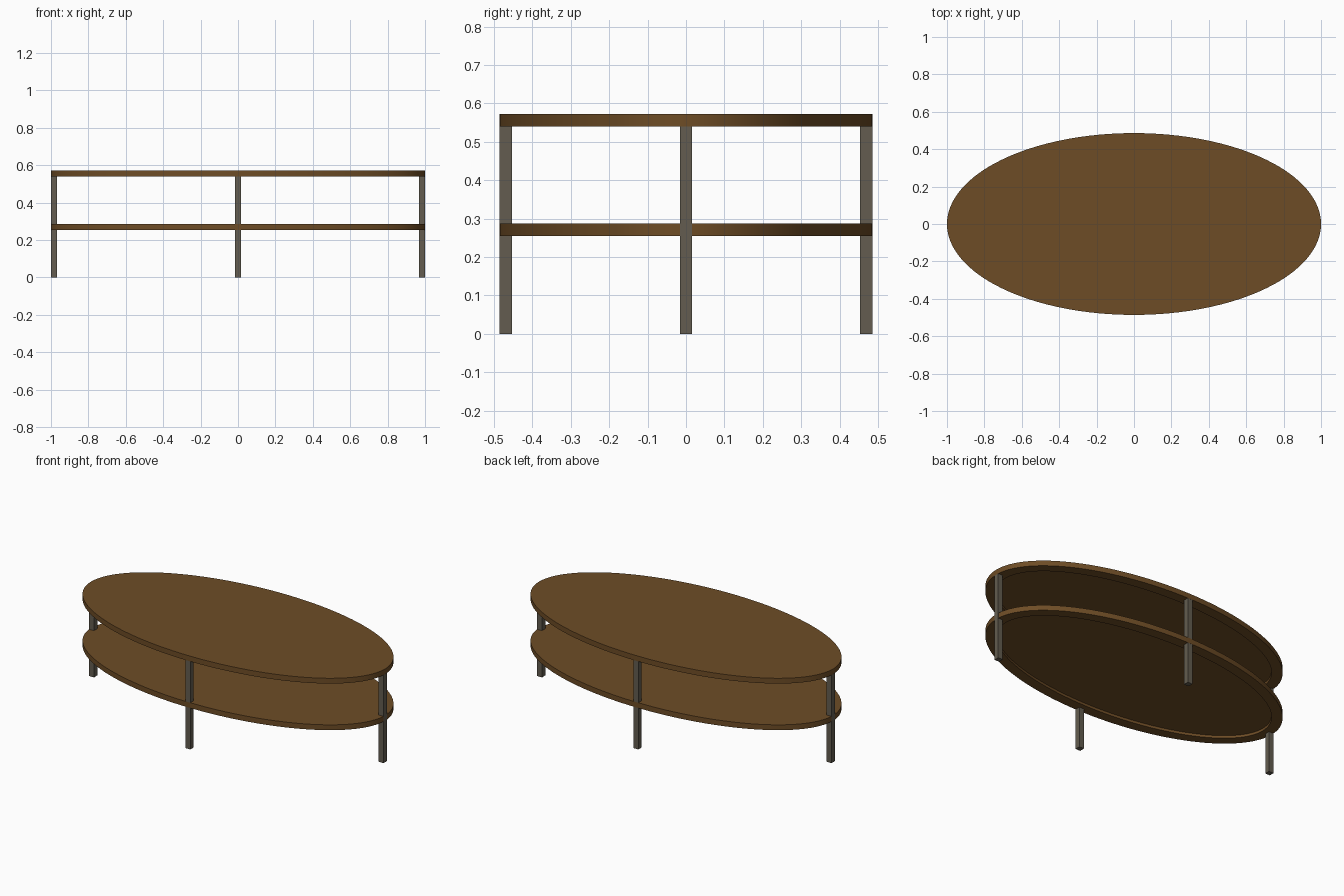
import bpy, bmesh, math

if "Cube" in bpy.data.objects:
    bpy.data.objects.remove(bpy.data.objects["Cube"])

RX, RY = 1.0, 0.486      # oval half sizes
SLAB = 0.0325            # slab thickness and leg width
RIM = 0.065              # width of the rim under each slab
RECESS = 0.016           # depth of the underside recess
SEG = 128


def material(name, color):
    m = bpy.data.materials.new(name)
    m.diffuse_color = (*color, 1.0)
    m.use_nodes = True
    m.node_tree.nodes["Principled BSDF"].inputs["Base Color"].default_value = m.diffuse_color
    return m


wood = material("brown wood", (0.155, 0.073, 0.019))
metal = material("grey metal", (0.125, 0.108, 0.080))


def add_object(name, bm, mat):
    bmesh.ops.recalc_face_normals(bm, faces=bm.faces[:])
    me = bpy.data.meshes.new(name)
    bm.to_mesh(me)
    bm.free()
    me.materials.append(mat)
    ob = bpy.data.objects.new(name, me)
    bpy.context.collection.objects.link(ob)
    return ob


def oval_slab(name, z_top):
    """Oval board with a shallow recess inside a rim on its underside."""
    bm = bmesh.new()
    z_bot = z_top - SLAB
    profile = [(0, z_top), (0, z_bot), (RIM, z_bot), (RIM, z_bot + RECESS)]
    rings = []
    for inset, z in profile:
        rings.append([bm.verts.new(((RX - inset) * math.cos(a), (RY - inset) * math.sin(a), z))
                      for a in (2 * math.pi * i / SEG for i in range(SEG))])
    for r0, r1 in zip(rings, rings[1:]):
        for i in range(SEG):
            j = (i + 1) % SEG
            bm.faces.new((r0[i], r0[j], r1[j], r1[i]))
    bm.faces.new(rings[0])
    bm.faces.new(rings[-1])
    ob = add_object(name, bm, wood)
    bpy.ops.object.select_all(action='DESELECT')
    bpy.context.view_layer.objects.active = ob
    ob.select_set(True)
    bpy.ops.object.shade_smooth_by_angle(angle=math.radians(30))


def leg(name, x, y, height):
    bm = bmesh.new()
    bmesh.ops.create_cube(bm, size=1.0)
    for v in bm.verts:
        v.co.x = v.co.x * SLAB + x
        v.co.y = v.co.y * SLAB + y
        v.co.z = (v.co.z + 0.5) * height
    add_object(name, bm, metal)


# Table top and lower shelf
oval_slab("table_top", 0.573)
oval_slab("lower_shelf", 0.287)

# Four legs, flush with the ends of both oval axes
lx, ly = RX - SLAB / 2, RY - 0.0005 - SLAB / 2
for name, x, y in (("right_leg", lx, 0), ("left_leg", -lx, 0),
                   ("front_leg", 0, -ly), ("back_leg", 0, ly)):
    leg(name, x, y, 0.573 - SLAB)
